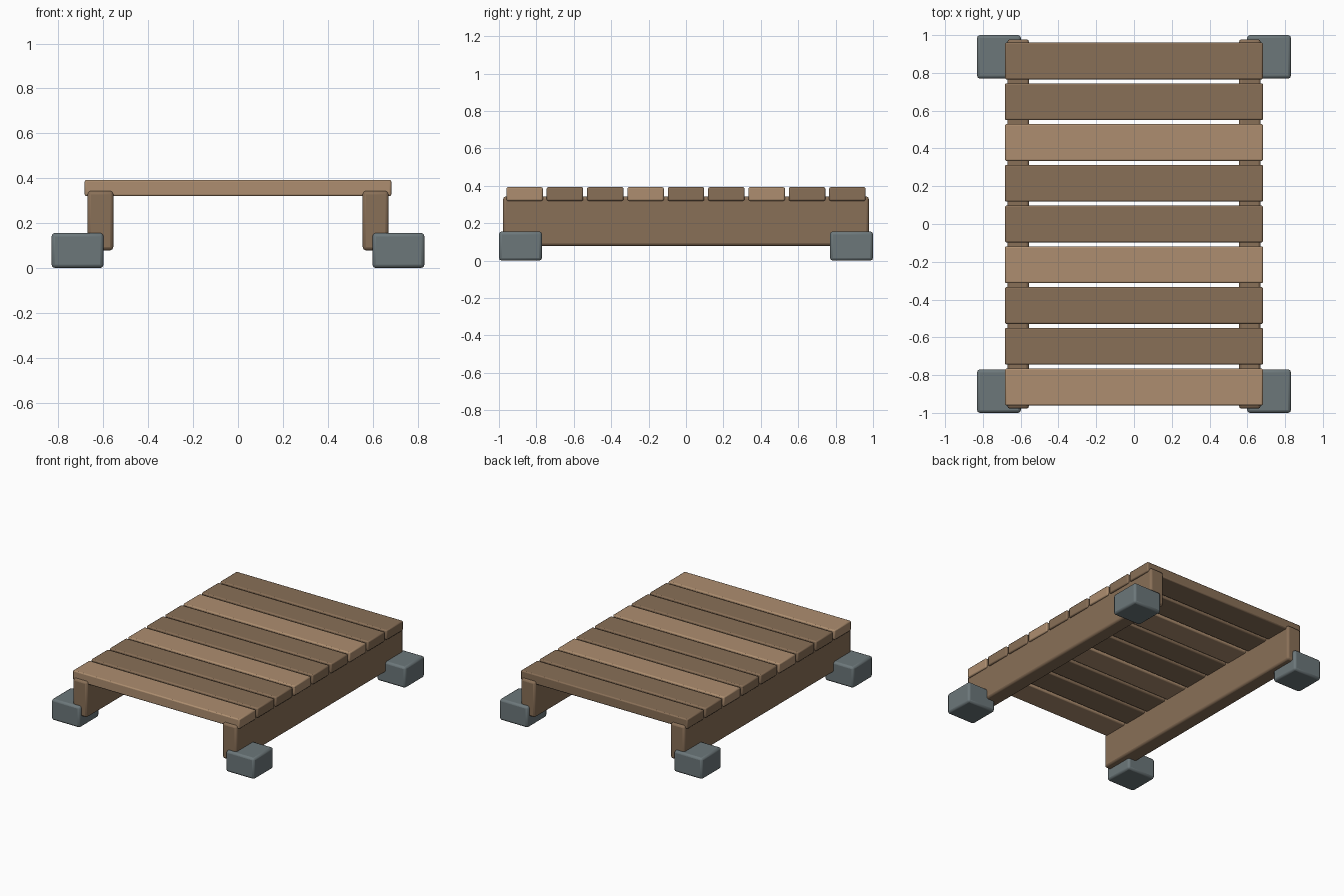
import bpy
import math

if "Cube" in bpy.data.objects:
    bpy.data.objects.remove(bpy.data.objects["Cube"])


def material(name, color):
    m = bpy.data.materials.new(name)
    m.diffuse_color = (*color, 1)
    m.use_nodes = True
    m.node_tree.nodes["Principled BSDF"].inputs["Base Color"].default_value = m.diffuse_color
    return m


light_wood = material("light_wood", (0.42, 0.27, 0.16))
dark_wood = material("dark_wood", (0.25, 0.16, 0.095))
stone = material("stone", (0.15, 0.185, 0.195))


def box(name, center, size, bevel, mat):
    bpy.ops.mesh.primitive_cube_add(size=1, location=center)
    ob = bpy.context.object
    ob.name = name
    ob.scale = size
    bpy.ops.object.transform_apply(location=False, rotation=False, scale=True)
    mod = ob.modifiers.new("edge_bevel", 'BEVEL')
    mod.width = bevel
    mod.segments = 2
    ob.data.materials.append(mat)
    bpy.ops.object.shade_smooth_by_angle(angle=math.radians(30))
    return ob


# Deck planks across the width, every third one lighter
PITCH = 0.2157
for i in range(9):
    box(f"deck_plank_{i + 1}", (0, (i - 4) * PITCH, 0.3565), (1.366, 0.195, 0.073),
        0.008, light_wood if i % 3 == 0 else dark_wood)

for sx, side in ((-1, "left"), (1, "right")):
    # Long beam carrying the planks
    box(f"{side}_beam", (sx * 0.613, 0, 0.211), (0.115, 1.956, 0.265), 0.015, dark_wood)
    # Stone footings at the corners
    for sy, end in ((-1, "front"), (1, "back")):
        box(f"{end}_{side}_footing", (sx * 0.715, sy * 0.885, 0.078),
            (0.232, 0.23, 0.156), 0.015, stone)
